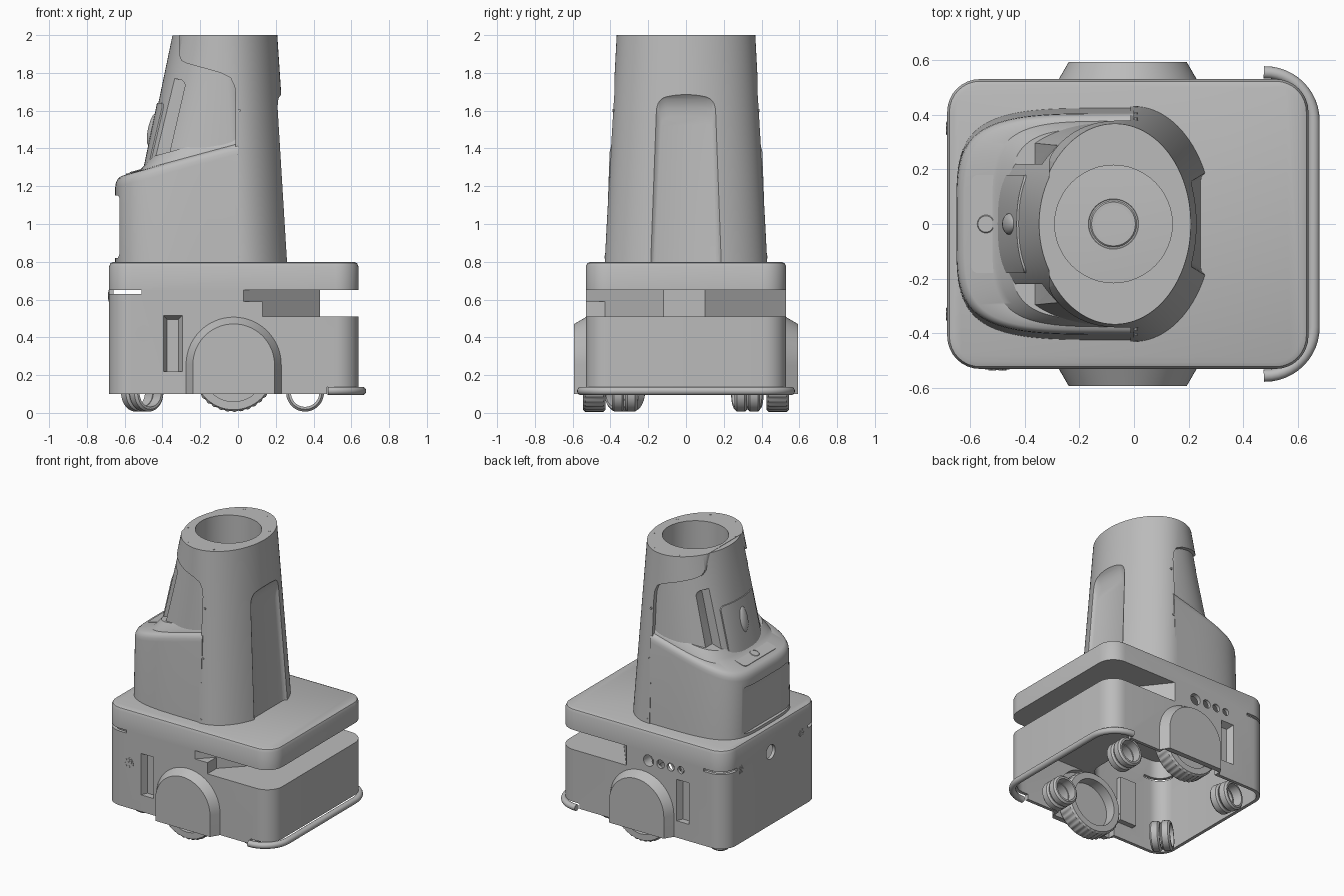
import bpy, bmesh
from math import sin, cos, pi, radians, copysign
from mathutils import Matrix, Vector

if "Cube" in bpy.data.objects:
    bpy.data.objects.remove(bpy.data.objects["Cube"])

grey = bpy.data.materials.new("plain grey")
grey.use_nodes = True
grey.diffuse_color = (0.5, 0.5, 0.5, 1)
grey.node_tree.nodes["Principled BSDF"].inputs["Base Color"].default_value = (0.5, 0.5, 0.5, 1)
AXES = {"x": lambda u, v, w: (w, u, v), "y": lambda u, v, w: (u, w, v), "z": lambda u, v, w: (u, v, w)}


def loft(name, rings, closed=False):
    """Skin a list of equal rings; cap the ends, or join them when closed."""
    bm = bmesh.new()
    rows = [[bm.verts.new(p) for p in ring] for ring in rings]
    n = len(rows[0])
    pairs = list(zip(rows, rows[1:])) + ([(rows[-1], rows[0])] if closed else [])
    for a, b in pairs:
        for i in range(n):
            bm.faces.new((a[i], a[(i + 1) % n], b[(i + 1) % n], b[i]))
    if not closed:
        bm.faces.new(rows[0])
        bm.faces.new(rows[-1])
    bmesh.ops.recalc_face_normals(bm, faces=bm.faces)
    mesh = bpy.data.meshes.new(name)
    bm.to_mesh(mesh)
    bm.free()
    mesh.materials.append(grey)
    obj = bpy.data.objects.new(name, mesh)
    bpy.context.collection.objects.link(obj)
    return obj


def prism(name, pts, lo, hi, axis="z"):
    return loft(name, [[AXES[axis](u, v, w) for u, v in pts] for w in (lo, hi)])


def box(name, x0, x1, y0, y1, z0, z1):
    return prism(name, [(x0, y0), (x1, y0), (x1, y1), (x0, y1)], z0, z1)


def circle(u, v, r, n=32):
    return [(u + r * cos(2 * pi * i / n), v + r * sin(2 * pi * i / n)) for i in range(n)]


def rrect(x0, x1, y0, y1, r, n=8):
    pts = []
    for k, (x, y) in enumerate(((x1 - r, y1 - r), (x0 + r, y1 - r), (x0 + r, y0 + r), (x1 - r, y0 + r))):
        for i in range(n + 1):
            a = pi / 2 * (k + i / n)
            pts.append((x + r * cos(a), y + r * sin(a)))
    return pts


def tube(name, u, v, r_out, r_in, lo, hi, axis="y", n=48, tread=0.0):
    """Hollow ring; tread makes alternate notches in the rim."""
    rings = []
    for r, w, t in ((r_in, lo, 0), (r_out - 0.012, lo, 0), (r_out, lo + 0.012, tread),
                    (r_out, hi - 0.012, tread), (r_out - 0.012, hi, 0), (r_in, hi, 0)):
        ring = []
        for i in range(n):
            a, rr = 2 * pi * i / n, r - t * (i // 2 % 2)
            ring.append(AXES[axis](u + rr * cos(a), v + rr * sin(a), w))
        rings.append(ring)
    return loft(name, rings, closed=True)


def apply_boolean(obj, tools, op="DIFFERENCE"):
    for tool in tools:
        mod = obj.modifiers.new("boolean", "BOOLEAN")
        mod.operation, mod.object, mod.solver = op, tool, "EXACT"
        bpy.context.view_layer.objects.active = obj
        bpy.ops.object.modifier_apply(modifier=mod.name)
        bpy.data.objects.remove(tool)


def arch(name, steps):
    """Wheel housing with a round top; steps give depth, radius and base height."""
    rings = []
    for y, r, base in steps:
        pts = [(r, base)] + [(r * cos(pi * i / 32), 0.255 + r * sin(pi * i / 32)) for i in range(33)] + [(-r, base)]
        rings.append([(x - 0.023, y, z) for x, z in pts])
    return loft(name, rings)


# Chassis: rounded thin shell with wheel housings, open underneath
rings = []
for z, d in ((0.1, 0), (0.775, 0), (0.793, 0.008), (0.8, 0.025)):
    rings.append([(x, y, z) for x, y in rrect(-0.683 + d, 0.638 - d, -0.53 + d, 0.53 - d, 0.12 - d)])
chassis = loft("chassis", rings)
for s in (-1, 1):
    apply_boolean(chassis, [arch("housing", [(s * 0.515, 0.252, 0.1), (s * 0.53, 0.252, 0.1), (s * 0.592, 0.216, 0.1)])], "UNION")
tools = [prism("lower_cavity", rrect(-0.66, 0.615, -0.507, 0.507, 0.1), -0.1, 0.485),
         prism("upper_cavity", rrect(-0.66, -0.04, -0.507, 0.507, 0.1), 0.4, 0.775),
         box("bumper_notch", 0.47, 0.8, -0.7, 0.7, 0, 0.137)]
# Sensor gap around a wedge-shaped core
tools.append(prism("sensor_gap", [(0.03, -0.7), (0.03, -0.53), (0.435, -0.12), (0.435, 0.1), (0.1, 0.53),
                                  (0.1, 0.7), (0.8, 0.7), (0.8, -0.7)], 0.51, 0.65))
for s in (-1, 1):
    tools.append(arch("housing_cavity", [(s * 0.3, 0.232, -0.1), (s * 0.555, 0.232, -0.1)]))
    tools.append(box("corner_slit", -0.8, -0.51, *sorted((s * 0.4, s * 0.7)), 0.63, 0.65))
for x, r in ((-0.075, 0.04), (-0.17, 0.03), (-0.25, 0.028), (-0.33, 0.025)):
    tools.append(prism("port", circle(x, 0.59, r), 0.45, 0.6, "y"))
tools.append(prism("end_port", circle(0.02, 0.62, 0.05), -0.75, -0.65, "x"))
apply_boolean(chassis, tools)
# Side grip pockets, tapering inward, each with a housing behind it
for s in (-1, 1):
    apply_boolean(chassis, [box("pocket_housing", -0.41, -0.28, *sorted((s * 0.47, s * 0.52)), 0.21, 0.53)], "UNION")
    pocket = [[(x, s * y, z) for x, z in ((-0.4 + d, 0.22), (-0.29 - d, 0.22), (-0.29 - d, 0.52 - d), (-0.4 + d, 0.52 - d))]
              for y, d in ((0.54, 0), (0.485, 0.025))]
    apply_boolean(chassis, [loft("grip_pocket", pocket)])
box("gap_sensor", 0.03, 0.13, -0.53, -0.42, 0.508, 0.59)

# Round speaker grilles
for u, v, w, axis, r in ((-0.5, 0.42, -0.53, "y", 0.045), (0.35, 0.62, -0.683, "x", 0.03), (-0.33, 0.62, -0.683, "x", 0.03)):
    for k, scale in enumerate((1, 0.8, 0.3)):
        prism("grille_disc", circle(u, v, r * scale), w - 0.0015 * (k + 1), w + 0.003, axis)
    for k in range(6):
        a = k * pi / 3
        prism("grille_dot", circle(u + r * 0.55 * cos(a), v + r * 0.55 * sin(a), r * 0.18, 8), w - 0.005, w, axis)

# Bumper bar around the sensor end
path = [(0.475, 0.555)] + [(0.479 + 0.178 * sin(a), 0.377 + 0.178 * cos(a)) for a in (pi / 24 * i for i in range(1, 13))]
path += [(x, -y) for x, y in reversed(path)]
rings = []
for i, (x, y) in enumerate(path):
    a, b = path[max(i - 1, 0)], path[min(i + 1, len(path) - 1)]
    t = Vector((b[0] - a[0], b[1] - a[1], 0)).normalized()
    side = Vector((t.y, -t.x, 0))
    rings.append([Vector((x, y, 0.116)) + side * u + Vector((0, 0, v)) for u, v in circle(0, 0, 0.022, 16)])
loft("bumper_bar", rings)

# Drive wheels and twin casters
for s in (-1, 1):
    tube("drive_tyre", -0.023, 0.225, 0.22, 0.165, *sorted((s * 0.425, s * 0.545)), n=144, tread=0.005)
    prism("drive_hub", circle(-0.023, 0.225, 0.17), s * 0.5, s * 0.52, "y")
    for x, turn in ((0.355, 0), (-0.507, radians(27 - 13 * s))):
        place = Matrix.Translation((x, s * 0.325, 0.107)) @ Matrix.Rotation(turn, 4, "Z")
        for y in (-0.035, 0.035):
            wheel = tube("caster_wheel", 0, 0, 0.1, 0.075, y - 0.032, y + 0.032)
            wheel.data.transform(place)


def tower_rings(end_inset=0.0, side_inset=0.0, trim=0.0, top=2.0, steps=12, count=96):
    """Tapering oval, squarer toward the low left side."""
    out = []
    for k in range(steps + 1):
        t = k / steps
        z = 0.8 + (top - 0.8) * t
        cx, ry = -0.07 * t, 0.43 - 0.063 * t - side_inset
        xl, xr = -0.6 + 0.25 * t + end_inset, 0.288 - 0.08 * t - trim
        ring = []
        for i in range(count):
            c, s = cos(2 * pi * i / count), sin(2 * pi * i / count)
            n = 2 if c > 0 else 3.2 - 1.2 * t
            u, v = abs(c) ** (2 / n), copysign(abs(s) ** (2 / n), s)
            ring.append((cx + (xr - cx if c > 0 else xl - cx) * u, ry * v, z))
        out.append(ring)
    return out


def bore():
    return prism("bore", circle(-0.075, 0, 0.215, 48), 0.7, 2.2)


# Tower shell with a cut-away on the left and a tall soft recess on the right
shell = loft("tower_shell", tower_rings())
opening = prism("opening", [(-0.9, 2.1), (-0.31, 2.1), (-0.31, 1.89), (-0.3, 1.865), (-0.27, 1.85), (-0.09, 1.8),
                            (-0.04, 1.775), (-0.018, 1.73), (-0.012, 1.68), (-0.012, 0.7), (-0.9, 0.7)], -0.7, 0.7, "y")
outline = [(-0.205, 0.75), (0.205, 0.75)]
outline += [(0.11 + 0.06 * cos(a), 1.63 + 0.06 * sin(a)) for a in (pi / 12 * i for i in range(7))]
outline += [(-u, v) for u, v in reversed(outline[2:])]
cutter_rings = []
for w, k, h in ((0, 0.78, 0.87), (0.006, 0.86, 0.92), (0.02, 0.94, 0.97), (0.045, 1, 1), (0.2, 1, 1)):
    ring = [(u * k, 0.75 + (v - 0.75) * h) for u, v in outline]
    cutter_rings.append([(0.243 - 0.062 * (v - 0.8) + w, u, v) for u, v in ring])
apply_boolean(shell, [opening, loft("recess", cutter_rings), bore()])
core = loft("tower_core", tower_rings(0.003, 0.026, 0.1, 1.998))
tools = [bore()]
for s in (-1, 1):
    slot = prism("slot", rrect(-0.08, 0.08, -0.21, 0.21, 0.03), -0.04, 0.04, "y")
    slot.data.transform(Matrix.Translation((-0.4, s * 0.26, 1.57)) @ Matrix.Rotation(radians(13), 4, "Y"))
    tools.append(slot)
apply_boolean(core, tools)

# Lower hopper: soft rim, sloping top, and a fillet up against the core
half = []
for i in range(65):
    a = pi / 2 + pi * i / 64
    c, s = cos(a), sin(a)
    half.append((-0.65 * abs(c) ** (2 / 4.3), copysign(abs(s) ** (2 / 4.3), s)))
slope = lambda x: 1.42 + 0.27 * x
rings = [[(x, y * 0.424, 0.8) for x, y in half]]
for kx, ry, lift in ((1, 0.405, -0.05), (0.995, 0.403, -0.028), (0.98, 0.397, -0.01), (0.955, 0.387, 0),
                     (0.8, 0.376, 0.005), (0.76, 0.37, 0.025), (0.7, 0.35, 0.06)):
    rings.append([(x * kx, y * ry, slope(x * kx) + lift) for x, y in half])
hopper = loft("hopper", rings)
apply_boolean(hopper, [prism("end_panel_recess", rrect(-0.27, 0.27, 0.82, 1.15, 0.04), -0.8, -0.628, "x"), bore()])

# Access panel, knob and button on the sloping face
panel = loft("access_panel", tower_rings(-0.004, 0.019, 0.1))
apply_boolean(panel, [prism("panel_bounds", rrect(-0.18, 0.18, 1.2, 1.64, 0.03), -0.8, -0.3, "x")], "INTERSECT")
tilt = Matrix.Rotation(-0.264, 4, "Y")
lid = prism("lower_panel", rrect(-0.07, 0.12, -0.18, 0.18, 0.025), -0.004, 0.006)
lid.data.transform(Matrix.Translation((-0.525, 0, slope(-0.525))) @ tilt)
button = tube("round_button", 0, 0, 0.042, 0.03, -0.015, 0.009, "z", 32)
button.data.transform(Matrix.Translation((-0.54, 0, slope(-0.54))) @ tilt)
bpy.ops.mesh.primitive_uv_sphere_add(segments=24, ring_count=12, location=(-0.452, 0, 1.5), rotation=(0, radians(12), 0))
knob = bpy.context.object
knob.name, knob.scale = "knob", (0.025, 0.04, 0.09)
knob.data.materials.append(grey)

# Cable ring at the bottom of the bore, seam screws and rim screws
tube("cable_ring", -0.075, 0, 0.092, 0.068, 0.79, 0.805, "z")
for s in (-1, 1):
    for z in (0.825, 1.25, 1.6):
        y = 0.43 - 0.0525 * (z - 0.8)
        prism("seam_screw", circle(0.006, z, 0.008, 10), s * (y - 0.02), s * (y + 0.002), "y")
for i in range(8):
    a = pi / 4 * (i + 0.5)
    prism("rim_screw", circle(-0.072 + 0.25 * cos(a), 0.335 * sin(a), 0.008, 10), 1.99, 2.0015)

bpy.ops.object.select_all(action="DESELECT")
for obj in bpy.context.collection.objects:
    if obj.type == "MESH" and grey.name in obj.data.materials:
        obj.select_set(True)
        bpy.context.view_layer.objects.active = obj
bpy.ops.object.shade_smooth_by_angle(angle=radians(32))
